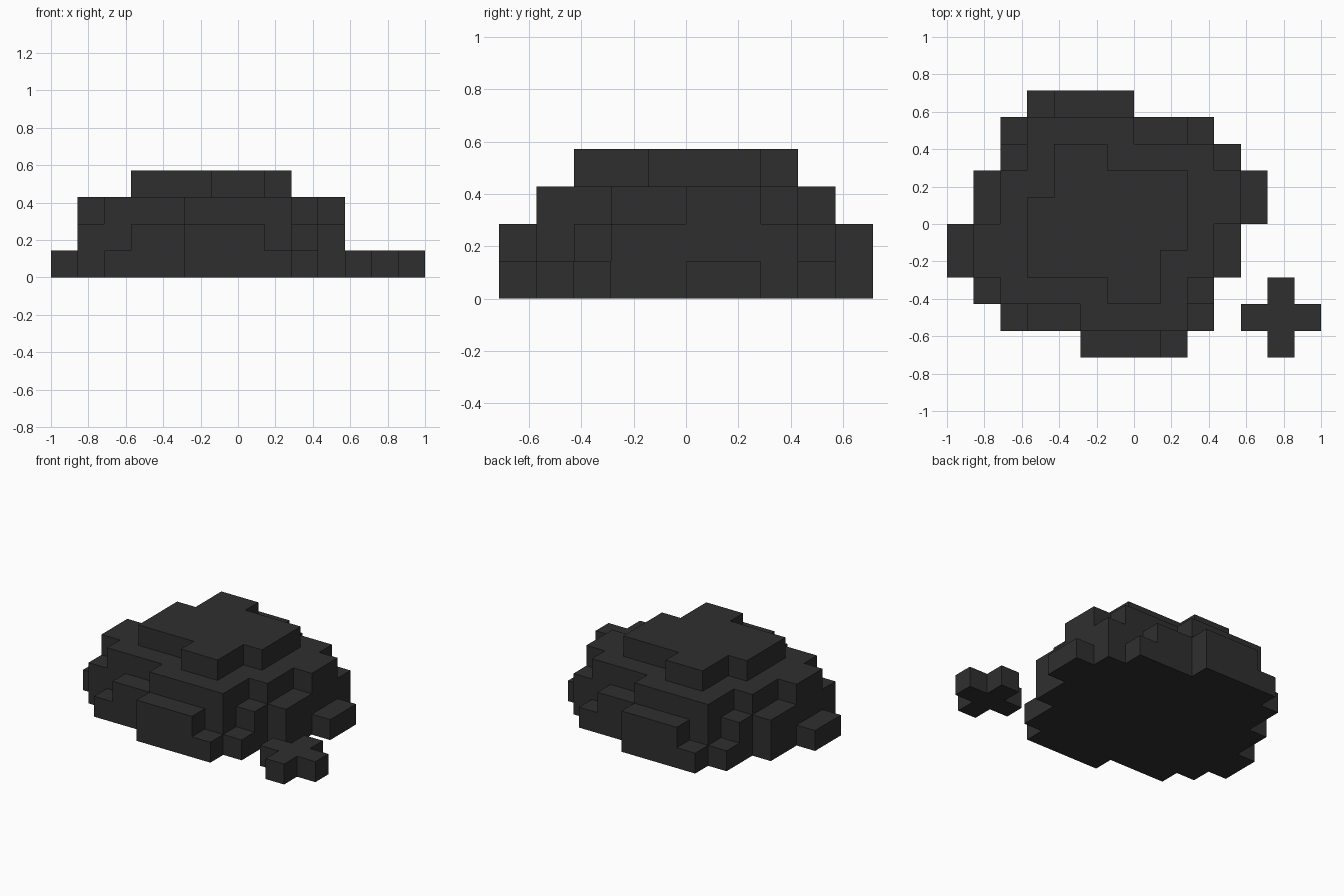
import bpy, bmesh
from mathutils import Vector

default = bpy.data.objects.get("Cube")
if default:
    bpy.data.objects.remove(default, do_unlink=True)

UNIT = 1 / 7  # edge length of one block

stone = bpy.data.materials.new("dark_charcoal_stone")
stone.use_nodes = True
COLOUR = (0.028, 0.028, 0.028, 1)
stone.diffuse_color = COLOUR
bsdf = next(n for n in stone.node_tree.nodes if n.type == 'BSDF_PRINCIPLED')
bsdf.inputs["Base Color"].default_value = COLOUR
bsdf.inputs["Roughness"].default_value = 0.9


def block_shell(name, cells):
    """Build the outer skin of a set of unit blocks."""
    bm = bmesh.new()
    for cell in sorted(cells):
        centre = Vector(cell) + Vector((0.5, 0.5, 0.5))
        for axis in range(3):
            for side in (-1, 1):
                normal = Vector((0, 0, 0))
                normal[axis] = side
                if tuple(int(c + n) for c, n in zip(cell, normal)) in cells:
                    continue
                u = Vector((0, 0, 0))
                u[(axis + 1) % 3] = 0.5
                v = normal.cross(u)
                mid = centre + normal / 2
                corners = (mid - u - v, mid + u - v, mid + u + v, mid - u + v)
                bm.faces.new([bm.verts.new(p * UNIT) for p in corners])
    bmesh.ops.remove_doubles(bm, verts=bm.verts[:], dist=UNIT / 100)
    bmesh.ops.recalc_face_normals(bm, faces=bm.faces[:])
    mesh = bpy.data.meshes.new(name)
    bm.to_mesh(mesh)
    bm.free()
    mesh.materials.append(stone)
    obj = bpy.data.objects.new(name, mesh)
    bpy.context.collection.objects.link(obj)
    return obj


# Boulder: four stacked terraces, each given as x spans of its back rows
terraces = [
    [(-6, 5), (-6, 5), (-5, 4), (-5, 3), (-4, 0)],
    [(-6, 4), (-6, 4), (-5, 4), (-4, 2), (-3, 0)],
    [(-5, 4), (-5, 4), (-4, 3), (-4, 0)],
    [(-4, 2), (-3, 2), (-3, -1)],
]
boulder = set()
for z, rows in enumerate(terraces):
    for y, (start, end) in enumerate(rows):
        for x in range(start, end):
            boulder.add((x, y, z))
            boulder.add((-3 - x, -1 - y, z))  # front half: half-turn copy
block_shell("boulder", boulder)

# Pebble: a small flat cross of blocks beside the boulder
px, py = 5, -4
pebble = {(px + dx, py + dy, 0)
          for dx in (-1, 0, 1) for dy in (-1, 0, 1) if dx == 0 or dy == 0}
block_shell("pebble", pebble)
